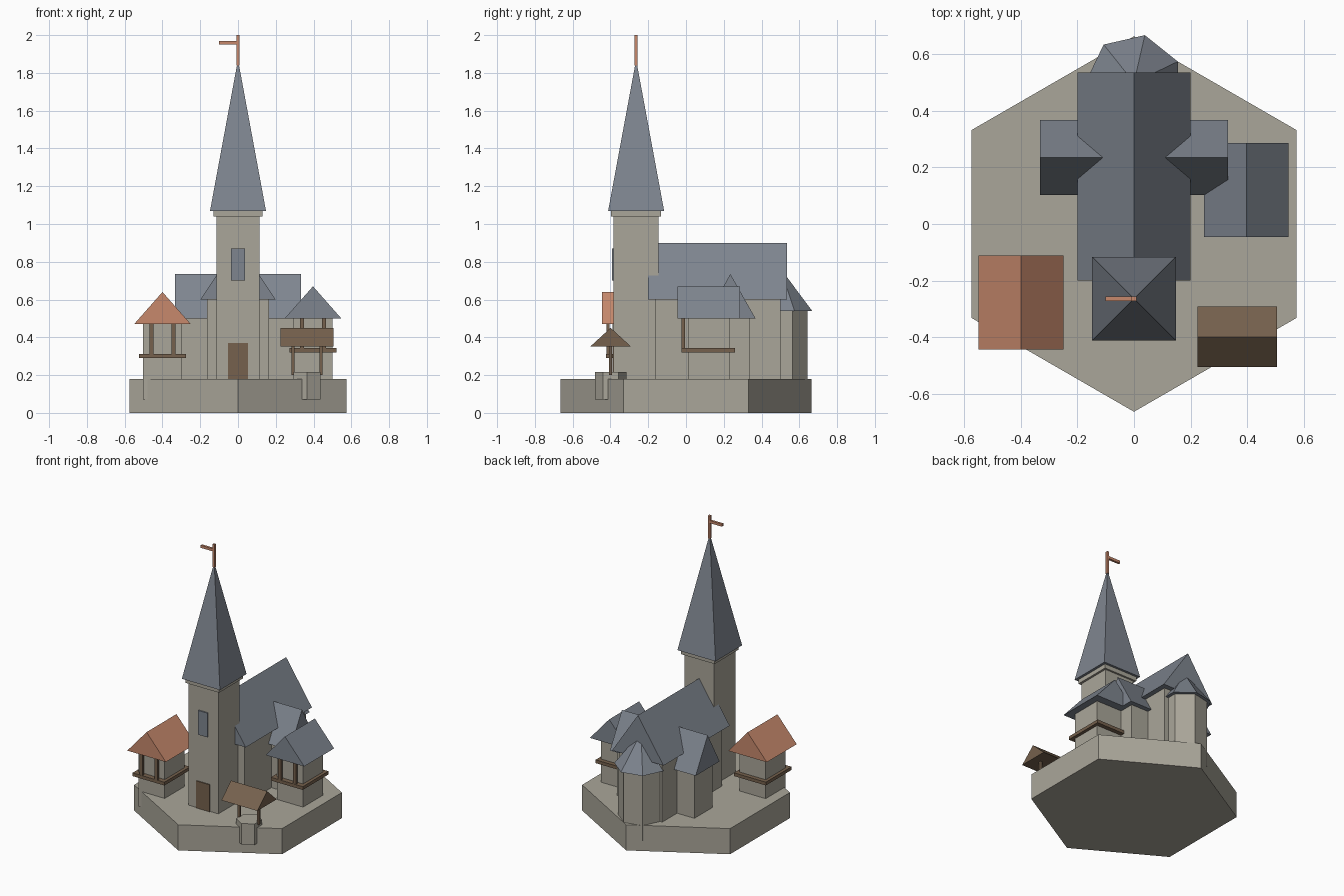
import bpy, bmesh, math

if "Cube" in bpy.data.objects:
    bpy.data.objects.remove(bpy.data.objects["Cube"])


def material(name, rgb):
    m = bpy.data.materials.new(name)
    m.diffuse_color = (*rgb, 1)
    m.use_nodes = True
    m.node_tree.nodes["Principled BSDF"].inputs["Base Color"].default_value = m.diffuse_color
    return m


STONE = material("stone", (0.40, 0.38, 0.32))
SLATE = material("slate", (0.21, 0.235, 0.275))
CLAY = material("clay_tile", (0.57, 0.25, 0.15))
WOOD = material("wood", (0.18, 0.12, 0.075))


def finish(name, bm, mat):
    bmesh.ops.recalc_face_normals(bm, faces=bm.faces[:])
    me = bpy.data.meshes.new(name)
    bm.to_mesh(me)
    bm.free()
    me.materials.append(mat)
    ob = bpy.data.objects.new(name, me)
    bpy.context.collection.objects.link(ob)
    return ob


def box(name, mat, x0, x1, y0, y1, z0, z1):
    bm = bmesh.new()
    bmesh.ops.create_cube(bm, size=1)
    for v in bm.verts:
        v.co = (x1 if v.co.x > 0 else x0, y1 if v.co.y > 0 else y0,
                z1 if v.co.z > 0 else z0)
    return finish(name, bm, mat)


def prism(name, mat, cx, cy, r, sides, start, z0, z1, tip=False):
    """Upright prism, or a pyramid when tip is set; start is an angle in degrees."""
    bm = bmesh.new()
    ring = [(cx + r * math.cos(math.radians(start) + math.tau * i / sides),
             cy + r * math.sin(math.radians(start) + math.tau * i / sides))
            for i in range(sides)]
    low = [bm.verts.new((x, y, z0)) for x, y in ring]
    bm.faces.new(low)
    if tip:
        top = bm.verts.new((cx, cy, z1))
        for i in range(sides):
            bm.faces.new((low[i], low[(i + 1) % sides], top))
    else:
        high = [bm.verts.new((x, y, z1)) for x, y in ring]
        bm.faces.new(high)
        for i in range(sides):
            j = (i + 1) % sides
            bm.faces.new((low[i], low[j], high[j], high[i]))
    return finish(name, bm, mat)


def gable(name, mat, x0, x1, y0, y1, z0, z1, along="y"):
    """Solid gable roof with its ridge along the given axis."""
    bm = bmesh.new()
    mx, my = (x0 + x1) / 2, (y0 + y1) / 2
    if along == "y":
        ends = [[(x0, y, z0), (x1, y, z0), (mx, y, z1)] for y in (y0, y1)]
    else:
        ends = [[(x, y0, z0), (x, y1, z0), (x, my, z1)] for x in (x0, x1)]
    a, b = [[bm.verts.new(p) for p in e] for e in ends]
    bm.faces.new(a)
    bm.faces.new(b)
    for i in range(3):
        j = (i + 1) % 3
        bm.faces.new((a[i], a[j], b[j], b[i]))
    return finish(name, bm, mat)


FLOOR = 0.07  # walls are sunk into the base

# Hexagonal base
prism("base", STONE, 0, 0, 0.664, 6, 90, 0, 0.18)

# Tower with cornice, spire, flag, door and window
TY = -0.264
box("tower", STONE, -0.115, 0.115, TY - 0.119, TY + 0.119, FLOOR, 1.04)
box("tower_cornice", STONE, -0.13, 0.13, TY - 0.132, TY + 0.132, 1.04, 1.07)
prism("spire", SLATE, 0, TY, 0.148 * math.sqrt(2), 4, 45, 1.07, 1.87, tip=True)
box("flag_pole", CLAY, -0.008, 0.008, TY - 0.008, TY + 0.008, 1.84, 2.0)
box("flag", CLAY, -0.10, 0, TY - 0.008, TY + 0.008, 1.95, 1.968)
box("door", WOOD, -0.052, 0.052, TY - 0.126, TY - 0.117, 0.18, 0.37)
box("tower_window", SLATE, -0.036, 0.036, TY - 0.128, TY - 0.119, 0.70, 0.87)

# Nave and transept
box("nave", STONE, -0.165, 0.165, -0.165, 0.50, FLOOR, 0.60)
gable("nave_roof", SLATE, -0.20, 0.20, -0.20, 0.535, 0.60, 0.90)
box("transept", STONE, -0.30, 0.30, 0.135, 0.335, FLOOR, 0.50)
gable("transept_roof", SLATE, -0.333, 0.333, 0.102, 0.368, 0.50, 0.735, along="x")

# Seven-sided apse
prism("apse", STONE, 0, 0.50, 0.148, 7, 180, FLOOR, 0.54)
prism("apse_roof", SLATE, 0, 0.50, 0.172, 7, 180, 0.54, 0.765, tip=True)


# Two houses with a timber ledge and front posts
def house(name, cx, cy, eave, roof_mat):
    box(name + "_walls", STONE, cx - 0.102, cx + 0.102, cy - 0.11, cy + 0.11, FLOOR, eave)
    box(name + "_ledge", WOOD, cx - 0.124, cx + 0.124, cy - 0.145, cy + 0.14,
        eave - 0.18, eave - 0.157)
    for i, px in enumerate((cx - 0.058, cx + 0.058)):
        box(f"{name}_post_{i + 1}", WOOD, px - 0.011, px + 0.011,
            cy - 0.144, cy - 0.126, eave - 0.16, eave + 0.002)
    gable(name + "_roof", roof_mat, cx - 0.15, cx + 0.15, cy - 0.166, cy + 0.166,
          eave, eave + 0.17)


house("left_house", -0.40, -0.278, 0.47, CLAY)
house("right_house", 0.397, 0.12, 0.50, SLATE)

# Well with posts and a small roof
WX, WY = 0.365, -0.399
prism("well", STONE, WX, WY, 0.083, 6, 90, FLOOR, 0.217)
for i, s in enumerate((-1, 1)):
    px = WX + s * 0.074
    box(f"well_post_{i + 1}", WOOD, px - 0.008, px + 0.008, WY - 0.008, WY + 0.008, 0.20, 0.37)
gable("well_roof", WOOD, WX - 0.14, WX + 0.14, WY - 0.107, WY + 0.107, 0.352, 0.45, along="x")
